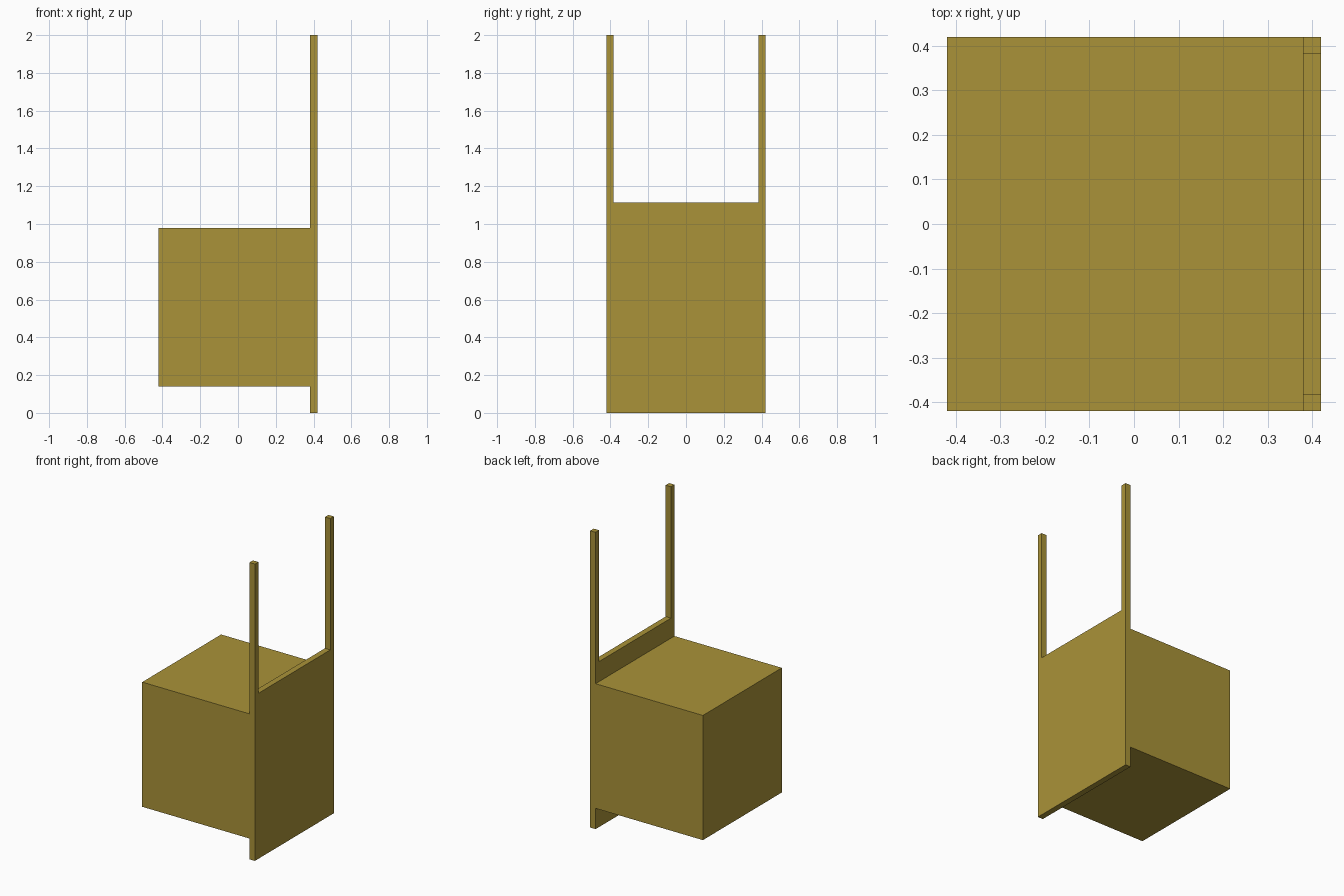
import bpy
import bmesh

if "Cube" in bpy.data.objects:
    bpy.data.objects.remove(bpy.data.objects["Cube"])

mat = bpy.data.materials.new("olive_gold")
mat.diffuse_color = (0.40, 0.29, 0.04, 1.0)
mat.use_nodes = True
mat.node_tree.nodes["Principled BSDF"].inputs["Base Color"].default_value = mat.diffuse_color


def make_object(name, bm):
    bmesh.ops.recalc_face_normals(bm, faces=bm.faces)
    mesh = bpy.data.meshes.new(name)
    bm.to_mesh(mesh)
    bm.free()
    mesh.materials.append(mat)
    obj = bpy.data.objects.new(name, mesh)
    bpy.context.collection.objects.link(obj)
    return obj


def extruded_profile(name, points_yz, x0, x1):
    bm = bmesh.new()
    face = bm.faces.new([bm.verts.new((x0, y, z)) for y, z in points_yz])
    ext = bmesh.ops.extrude_face_region(bm, geom=[face])
    verts = [g for g in ext["geom"] if isinstance(g, bmesh.types.BMVert)]
    bmesh.ops.translate(bm, verts=verts, vec=(x1 - x0, 0, 0))
    return make_object(name, bm)


W = 0.42      # half width
P = 0.383     # inner edge of the posts
X = 0.38      # plane where body meets back panel

# Box body
extruded_profile("box_body", [(-W, 0.14), (W, 0.14), (W, 0.98), (-W, 0.98)], -W, X)

# Back panel with two tall posts, one U-shaped profile
half = [(W, 0), (W, 2.0), (P, 2.0), (P, 1.115)]
mirrored = [(-y, z) for y, z in reversed(half)]
extruded_profile("back_panel_with_posts", half + mirrored, X, W)
